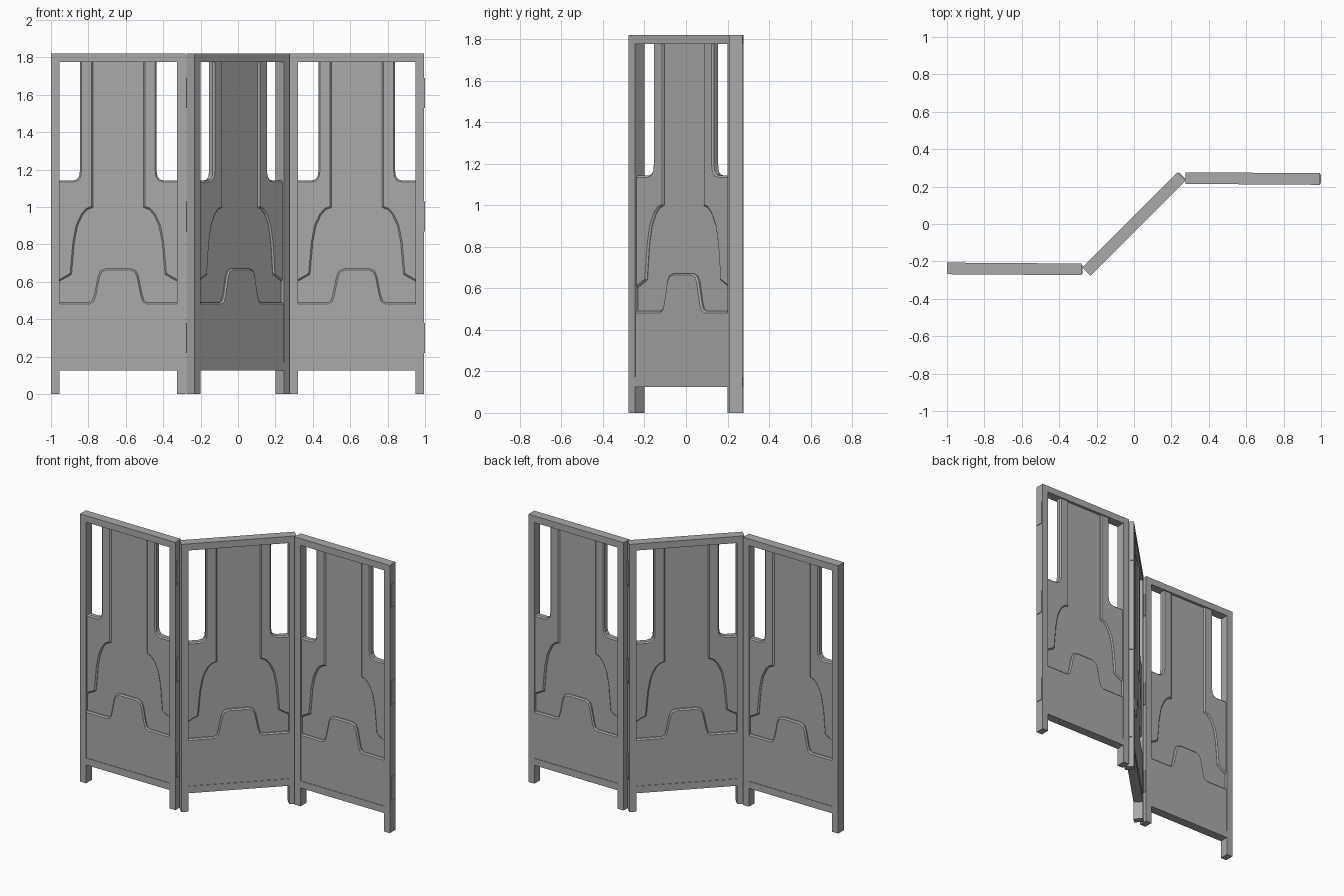
import bpy, bmesh, math
from mathutils import Matrix

if "Cube" in bpy.data.objects:
    bpy.data.objects.remove(bpy.data.objects["Cube"])

H, HALF, T = 1.82, 0.36, 0.031      # height, half width, half thickness of a panel
POST = 0.045

grey = bpy.data.materials.new("warm_grey")
grey.diffuse_color = (0.4, 0.4, 0.4, 1)
grey.use_nodes = True
grey.node_tree.nodes["Principled BSDF"].inputs["Base Color"].default_value = grey.diffuse_color


def finish(bm, name, mat):
    bmesh.ops.recalc_face_normals(bm, faces=bm.faces)
    me = bpy.data.meshes.new(name)
    bm.to_mesh(me)
    bm.free()
    me.materials.append(grey)
    ob = bpy.data.objects.new(name, me)
    ob.matrix_world = mat
    bpy.context.collection.objects.link(ob)
    return ob


def slab(name, pts, half, mat, bevel=0.0):
    """Extrude an x-z outline through y = -half..half, chamfering both rims."""
    bm = bmesh.new()
    f = bm.faces.new([bm.verts.new((x, -half, z)) for x, z in pts])
    ext = bmesh.ops.extrude_face_region(bm, geom=[f])
    vs = [g for g in ext["geom"] if isinstance(g, bmesh.types.BMVert)]
    bmesh.ops.translate(bm, verts=vs, vec=(0, 2 * half, 0))
    bmesh.ops.recalc_face_normals(bm, faces=bm.faces)
    if bevel:
        rim = [e for e in bm.edges if abs(e.verts[0].co.y - e.verts[1].co.y) < 1e-5]
        bmesh.ops.bevel(bm, geom=rim, offset=bevel, segments=1, affect='EDGES',
                        clamp_overlap=True)
    return finish(bm, name, mat)


def rect(x0, x1, z0, z1):
    return [(x0, z0), (x1, z0), (x1, z1), (x0, z1)]


def mirrored(pts):
    """Complete a right-hand outline (bottom to top) with its mirror image."""
    return pts + [(-x, z) for x, z in reversed(pts)]


core = mirrored([(0.33, 0.15), (0.33, 1.13), (0.24, 1.13), (0.212, 1.145),
                 (0.2, 1.18), (0.2, 1.79)])
side_pad = [(0.135, 1.79), (0.135, 0.998), (0.165, 0.987), (0.19, 0.96),
            (0.218, 0.9), (0.235, 0.81), (0.25, 0.64), (0.335, 0.592),
            (0.335, 1.142), (0.245, 1.142), (0.222, 1.148), (0.209, 1.165),
            (0.205, 1.195), (0.205, 1.79)]
hill = mirrored([(0.335, 0.15), (0.335, 0.49), (0.155, 0.49), (0.138, 0.5),
                 (0.128, 0.53), (0.108, 0.63), (0.094, 0.66), (0.065, 0.672)])


def panel(tag, mat):
    # frame
    for s, side in ((-1, "left"), (1, "right")):
        x0, x1 = sorted((s * HALF, s * (HALF - POST)))
        slab(f"{tag}_{side}_post", rect(x0, x1, 0, H), T, mat)
        pad = [(s * x, z) for x, z in side_pad]
        slab(f"{tag}_{side}_raised_board", pad, 0.022, mat, 0.008)
    w = HALF - POST
    slab(f"{tag}_top_rail", rect(-w, w, H - POST, H), T, mat)
    slab(f"{tag}_bottom_rail", rect(-w, w, 0.125, 0.172), T, mat)
    # layered infill, same on both faces
    slab(f"{tag}_recessed_board", core, 0.012, mat)
    slab(f"{tag}_lower_board", hill, 0.0275, mat, 0.008)
    # hinge leaves on the right edge
    for i, z in enumerate((0.3, 0.95, 1.61)):
        slab(f"{tag}_hinge_{i + 1}", rect(HALF - 0.005, HALF + 0.005, z - 0.08, z + 0.08),
             0.024, mat)


# three panels in a zigzag
for tag, x, y, deg in (("left_panel", -0.64, -0.24, -0.4),
                       ("middle_panel", 0, 0, 45),
                       ("right_panel", 0.635, 0.243, -0.4)):
    panel(tag, Matrix.Translation((x, y, 0)) @ Matrix.Rotation(math.radians(deg), 4, 'Z'))
